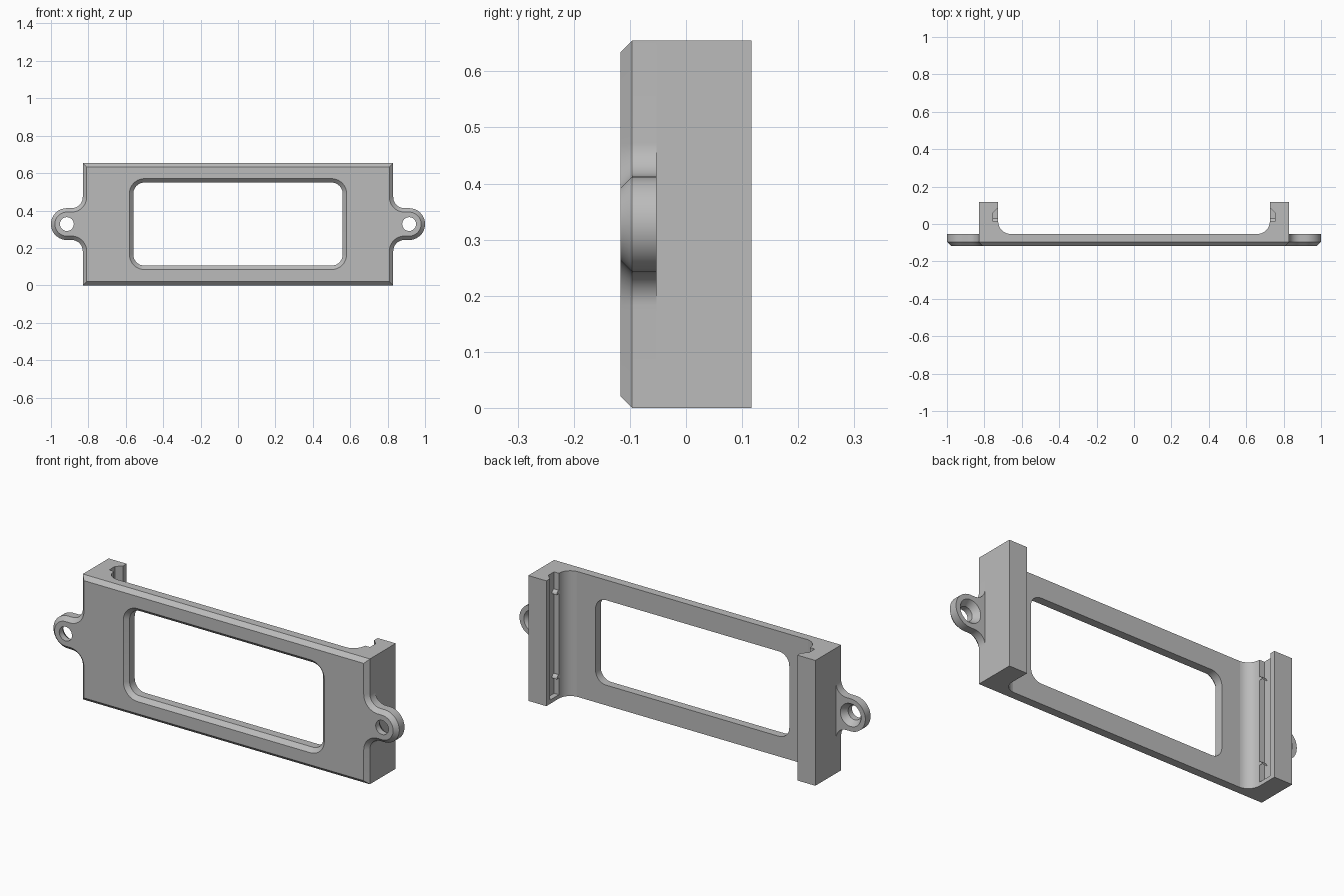
import bpy, bmesh
from math import sin, cos, radians

cube = bpy.data.objects.get("Cube")
if cube:
    bpy.data.objects.remove(cube, do_unlink=True)

WIDTH, HEIGHT = 0.83, 0.655          # half width and height of the frame
FRONT, BACK, REAR = -0.117, -0.053, 0.117
MID, CHAMFER = HEIGHT / 2, 0.021
EAR_X, EAR_R, FILLET = 0.915, 0.085, 0.06

grey = bpy.data.materials.new("plain grey")
grey.use_nodes = True
grey.diffuse_color = (0.5, 0.5, 0.5, 1)
grey.node_tree.nodes["Principled BSDF"].inputs["Base Color"].default_value = (0.5, 0.5, 0.5, 1)


def finish(name, bm):
    bmesh.ops.recalc_face_normals(bm, faces=bm.faces[:])
    mesh = bpy.data.meshes.new(name)
    bm.to_mesh(mesh)
    bm.free()
    mesh.materials.append(grey)
    obj = bpy.data.objects.new(name, mesh)
    bpy.context.collection.objects.link(obj)
    return obj


def activate(obj):
    bpy.ops.object.select_all(action='DESELECT')
    obj.select_set(True)
    bpy.context.view_layer.objects.active = obj


def smooth(obj):
    activate(obj)
    bpy.ops.object.shade_smooth_by_angle(angle=radians(30))


def arc(cx, cy, r, start, end, steps=12):
    angles = [radians(start + (end - start) * i / steps) for i in range(steps + 1)]
    return [(cx + r * cos(a), cy + r * sin(a)) for a in angles]


def plate_outline(d):
    """Frame outline with filleted ears, moved inwards by d."""
    drop = EAR_R + FILLET
    half = [(WIDTH - d, d)]
    half += arc(WIDTH + FILLET, MID - drop, FILLET + d, 180, 90)
    half += arc(EAR_X, MID, EAR_R - d, -90, 90, 28)
    half += arc(WIDTH + FILLET, MID + drop, FILLET + d, 270, 180)
    half += [(WIDTH - d, HEIGHT - d)]
    return half + [(-x, z) for x, z in reversed(half)]


def window_outline(d):
    """Rounded window outline, moved outwards by d."""
    r, x, z = 0.06, 0.5, 0.162
    corners = [(x, MID + z, 0), (-x, MID + z, 90), (-x, MID - z, 180), (x, MID - z, 270)]
    return [p for cx, cz, a in corners for p in arc(cx, cz, r + d, a, a + 90, 10)]


def hole_outline(side, r):
    return arc(side * EAR_X, MID, r, 0, 360, 36)[:-1]


def prism(points, low, high):
    bm = bmesh.new()
    face = bm.faces.new([bm.verts.new((x, y, low)) for x, y in points])
    new = bmesh.ops.extrude_face_region(bm, geom=[face])["geom"]
    top = [v for v in new if isinstance(v, bmesh.types.BMVert)]
    bmesh.ops.translate(bm, verts=top, vec=(0, 0, high - low))
    return bm


# Front plate: each wall is a stack of matching rings from front to back
def build_plate():
    bm = bmesh.new()
    edge = FRONT + CHAMFER
    walls = [
        [(plate_outline(CHAMFER), FRONT), (plate_outline(0), edge), (plate_outline(0), BACK)],
        [(window_outline(CHAMFER), FRONT), (window_outline(0), edge), (window_outline(0), BACK)],
    ]
    for side in (1, -1):
        walls.append([(hole_outline(side, 0.037), FRONT), (hole_outline(side, 0.037), -0.085),
                      (hole_outline(side, 0.06), BACK)])
    caps = {FRONT: [], BACK: []}
    for wall in walls:
        rings = [[bm.verts.new((x, y, z)) for x, z in pts] for pts, y in wall]
        n = len(rings[0])
        for a, b in zip(rings, rings[1:]):
            for i in range(n):
                j = (i + 1) % n
                bm.faces.new((a[i], a[j], b[j], b[i]))
        for ring, y in ((rings[0], FRONT), (rings[-1], BACK)):
            caps[y] += [bm.edges.get((ring[i], ring[(i + 1) % n])) for i in range(n)]
    for y, edges in caps.items():
        bmesh.ops.triangle_fill(bm, use_beauty=True, edges=edges, normal=(0, 1, 0))
    return finish("front_plate", bm)


smooth(build_plate())

# Side blocks with a curved inner foot and a slot open at the top
INNER, LEDGE, DEEP = 0.726, 0.013, 0.754
foot = LEDGE - BACK
for side, label in ((1, "left"), (-1, "right")):
    profile = [(WIDTH, BACK), (WIDTH, REAR), (INNER, REAR)]
    profile += arc(INNER - foot, LEDGE, foot, 0, -90, 14)
    block = finish(label + "_side_block", prism([(side * x, y) for x, y in profile], 0, HEIGHT))

    slot = [(0.7, LEDGE), (DEEP, LEDGE), (DEEP, 0.06), (0.7, 0.114)]
    cutter = finish("slot_cutter", prism([(side * x, y) for x, y in slot], 0.02, 0.7))
    cutter.hide_render = True
    activate(block)
    cut = block.modifiers.new("slot", 'BOOLEAN')
    cut.operation, cut.solver, cut.object = 'DIFFERENCE', 'EXACT', cutter
    bpy.ops.object.modifier_apply(modifier=cut.name)
    bpy.data.objects.remove(cutter, do_unlink=True)

    # Open the hidden face that rests against the plate
    bm = bmesh.new()
    bm.from_mesh(block.data)
    hidden = [f for f in bm.faces if all(abs(v.co.y - BACK) < 0.0005 for v in f.verts)]
    bmesh.ops.delete(bm, geom=hidden, context='FACES')
    bm.to_mesh(block.data)
    bm.free()
    smooth(block)

    # Small round grips inside the slot
    for z, place in ((0.107, "lower"), (0.548, "upper")):
        bump = arc(LEDGE, z, 0.018, 0, 180, 12)
        bm = bmesh.new()
        ends = [[bm.verts.new((side * x, y, h)) for y, h in bump] for x in (INNER, DEEP)]
        for i in range(len(bump) - 1):
            bm.faces.new((ends[0][i], ends[0][i + 1], ends[1][i + 1], ends[1][i]))
        bm.faces.new(ends[0])
        bm.faces.new(ends[1])
        smooth(finish(f"{label}_{place}_slot_grip", bm))
